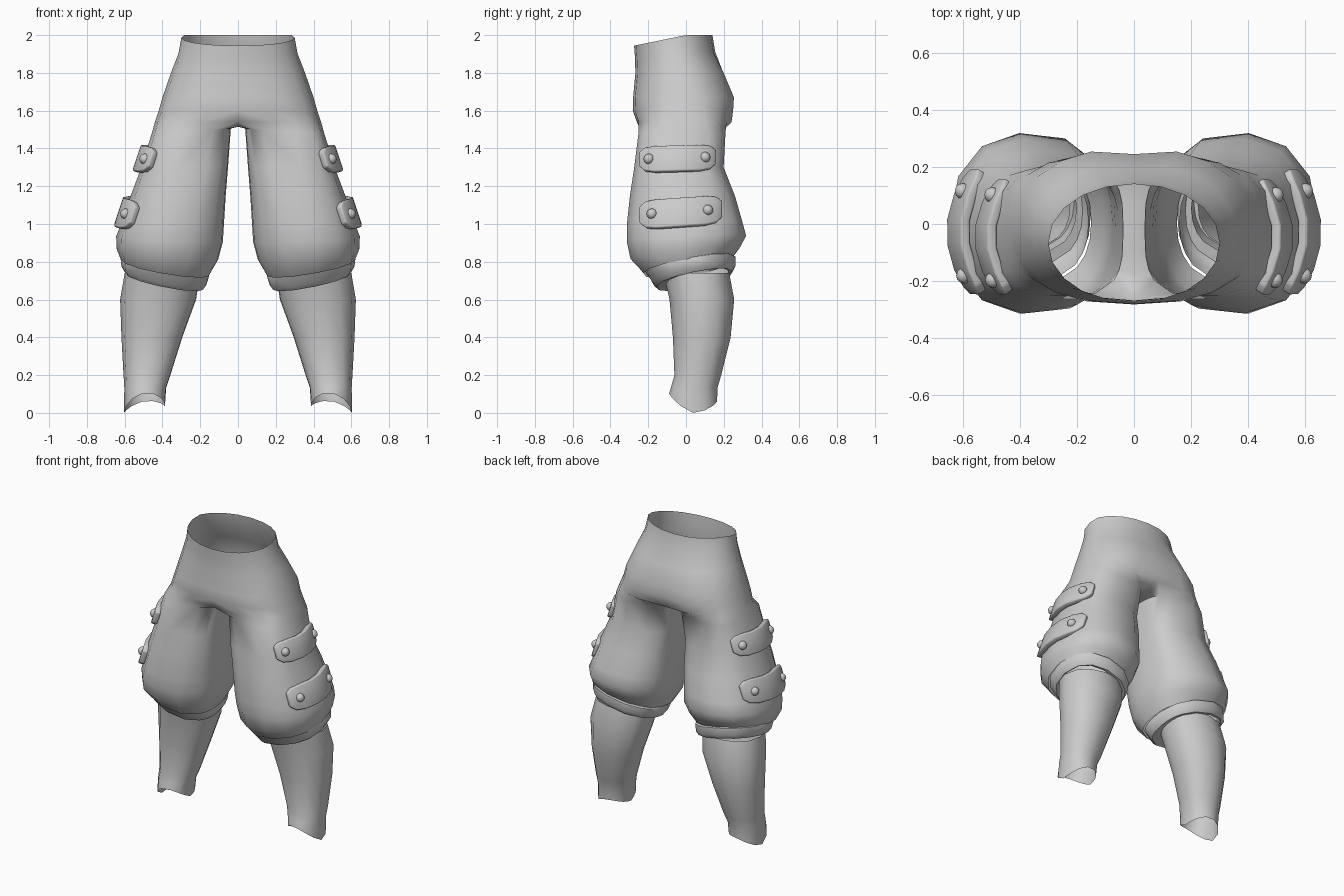
import bpy, bmesh, math
from mathutils import Vector

if "Cube" in bpy.data.objects:
    bpy.data.objects.remove(bpy.data.objects["Cube"])

OUTER, INNER = 11, 5          # points on the outer sweep and on the inner thigh


def sup(t, n):
    """Superellipse point on the unit circle at angle t."""
    c, s = math.cos(t), math.sin(t)
    f = lambda v: math.copysign(abs(v) ** (2 / n), v)
    return f(c), f(s)


def leg_ring(z, x0, x1, y0, y1, n=2.3, tilt=0.0):
    """Closed ring; tilt raises the outer and back sides."""
    a, b = (x1 - x0) / 2, (y1 - y0) / 2
    cx, cy = (x0 + x1) / 2, (y0 + y1) / 2
    angles = [-140 + 28 * i for i in range(OUTER)]
    angles += [140 + 80 * (i + 1) / (INNER + 1) for i in range(INNER)]
    ring = []
    for d in angles:
        u, v = sup(math.radians(d), n)
        ring.append(Vector((cx + a * u, cy + b * v, z + tilt * (a * u + b * v))))
    return ring


def hip_ring(z, x1, y0, y1, n, cleft=0.0, dip=0.0):
    """Half ring from front centre round the hip to back centre."""
    ring = []
    for i in range(OUTER):
        u, v = sup(math.radians(-90 + 18 * i), n)
        y = (y0 + y1) / 2 + (y1 - y0) / 2 * v
        ring.append(Vector((x1 * u, y, z - dip * max(0, -y / 0.27))))
    ring[0].x = ring[-1].x = 0
    ring[-1].y -= cleft
    return ring


def finish(name, bm, angle=40):
    bmesh.ops.recalc_face_normals(bm, faces=bm.faces)
    me = bpy.data.meshes.new(name)
    bm.to_mesh(me)
    bm.free()
    ob = bpy.data.objects.new(name, me)
    bpy.context.collection.objects.link(ob)
    bpy.ops.object.select_all(action='DESELECT')
    ob.select_set(True)
    bpy.context.view_layer.objects.active = ob
    bpy.ops.object.shade_smooth_by_angle(angle=math.radians(angle))
    return ob


def mirror(ob):
    m = ob.modifiers.new("mirror", 'MIRROR')
    m.use_clip = True
    m.merge_threshold = 0.001


def loft(name, rings, angle=40):
    bm = bmesh.new()
    vs = [[bm.verts.new(p) for p in r] for r in rings]
    for a, b in zip(vs, vs[1:]):
        k = min(len(a), len(b))
        for i in range(k if k > OUTER else k - 1):
            j = (i + 1) % k
            bm.faces.new((a[i], a[j], b[j], b[i]))
    ob = finish(name, bm, angle)
    mirror(ob)
    return ob


# Trousers: waist, hips, crotch, then baggy thigh and knee
rings = [hip_ring(2.0, .30, -.275, .14, 2.05, 0, .055),
         hip_ring(1.91, .315, -.27, .155, 2.1, 0, .03),
         hip_ring(1.80, .355, -.268, .21, 2.2, .012),
         hip_ring(1.67, .40, -.28, .265, 2.4, .02),
         hip_ring(1.60, .42, -.282, .26, 2.5, .02)]
crotch = hip_ring(1.54, .44, -.26, .25, 2.8, .01)
front, back = crotch[0], crotch[-1]
crotch += [back.lerp(front, (i + 1) / (INNER + 1)) - Vector((0, 0, .025)) for i in range(INNER)]
rings.append(crotch)
# inner thigh starts level with the crotch strip, the outer side a little lower
thigh = leg_ring(1.485, .038, .455, -.252, .21, 3.2)
for p in thigh:
    p.z += .02 * max(0, (.25 - p.x) / .21)
rings.append(thigh)
for r in [(1.30, .053, .512, -.275, .20, 2.9),
          (1.15, .065, .568, -.298, .26, 2.6),
          (1.00, .075, .617, -.315, .30, 2.4, .03),
          (0.92, .08, .645, -.315, .32, 2.3, .05),
          (0.84, .105, .642, -.295, .285, 2.3, .10),
          (0.775, .15, .622, -.225, .24, 2.3, .17)]:
    rings.append(leg_ring(*r))
loft("trousers", rings, 60)

# Rolled hem under each knee, bulging at the back and tucked in at the front
loft("hem_cuff", [leg_ring(*r, 2.3, .2) for r in
                  [(.785, .16, .612, -.215, .225),
                   (.775, .152, .622, -.205, .262),
                   (.73, .165, .617, -.18, .264),
                   (.705, .18, .60, -.155, .245),
                   (.715, .225, .59, -.095, .225)]], 50)

# Lower legs, with a pointed wavy ankle edge
shin = [leg_ring(*r, 2.2) for r in
        [(.74, .20, .60, -.12, .23),
         (.60, .222, .624, -.088, .256),
         (.40, .295, .617, -.07, .237),
         (.20, .358, .606, -.062, .187),
         (.135, .38, .602, -.08, .168)]]
ankle = leg_ring(.05, .387, .603, -.09, .165, 2.2)
for p in ankle:
    c, s = (p.x - .495) / .108, (p.y - .0375) / .1275
    p.z += -.0175 * c - .0325 * c * c + .055 * max(0, -s) + .012 * max(0, s)
    p.z = max(p.z, 0)
loft("lower_leg", shin + [ankle], 60)


def strap(name, xm, zm, y0, y1, half, bend, slope, rise, rivets):
    """Curved strap with rounded ends and two domed rivets."""
    yc = (y0 + y1) / 2
    side = Vector((-slope, 0, 1))

    def mid(y):
        return Vector((xm - bend * (y - yc) ** 2, y, zm + rise * (y - yc)))
    bm = bmesh.new()
    rows = []
    for f, w in [(0, .55), (.07, .9), (.2, 1), (.4, 1), (.6, 1), (.8, 1), (.93, .9), (1, .55)]:
        p = mid(y0 + (y1 - y0) * f)
        rows.append([bm.verts.new(p + side * half * w * k) for k in (-1, 1)])
    for a, b in zip(rows, rows[1:]):
        bm.faces.new((a[0], b[0], b[1], a[1]))
    ob = finish(name, bm)
    sol = ob.modifiers.new("thickness", 'SOLIDIFY')
    sol.thickness, sol.offset = .036, 0
    bev = ob.modifiers.new("soft_edge", 'BEVEL')
    bev.width, bev.segments = .008, 2
    mirror(ob)
    bm = bmesh.new()
    for y in rivets:
        n = Vector((1, 2 * bend * (y - yc), slope)).normalized()
        geo = bmesh.ops.create_uvsphere(bm, u_segments=12, v_segments=8, radius=.028)
        bmesh.ops.translate(bm, verts=geo['verts'], vec=mid(y) + n * .014)
    mirror(finish(name + "_rivets", bm, 60))


# Side straps
strap("upper_strap", .522, 1.345, -.24, .15, .068, 1.9, .33, .03, (-.19, .095))
strap("lower_strap", .618, 1.06, -.24, .185, .076, 1.6, .33, .07, (-.175, .11))
